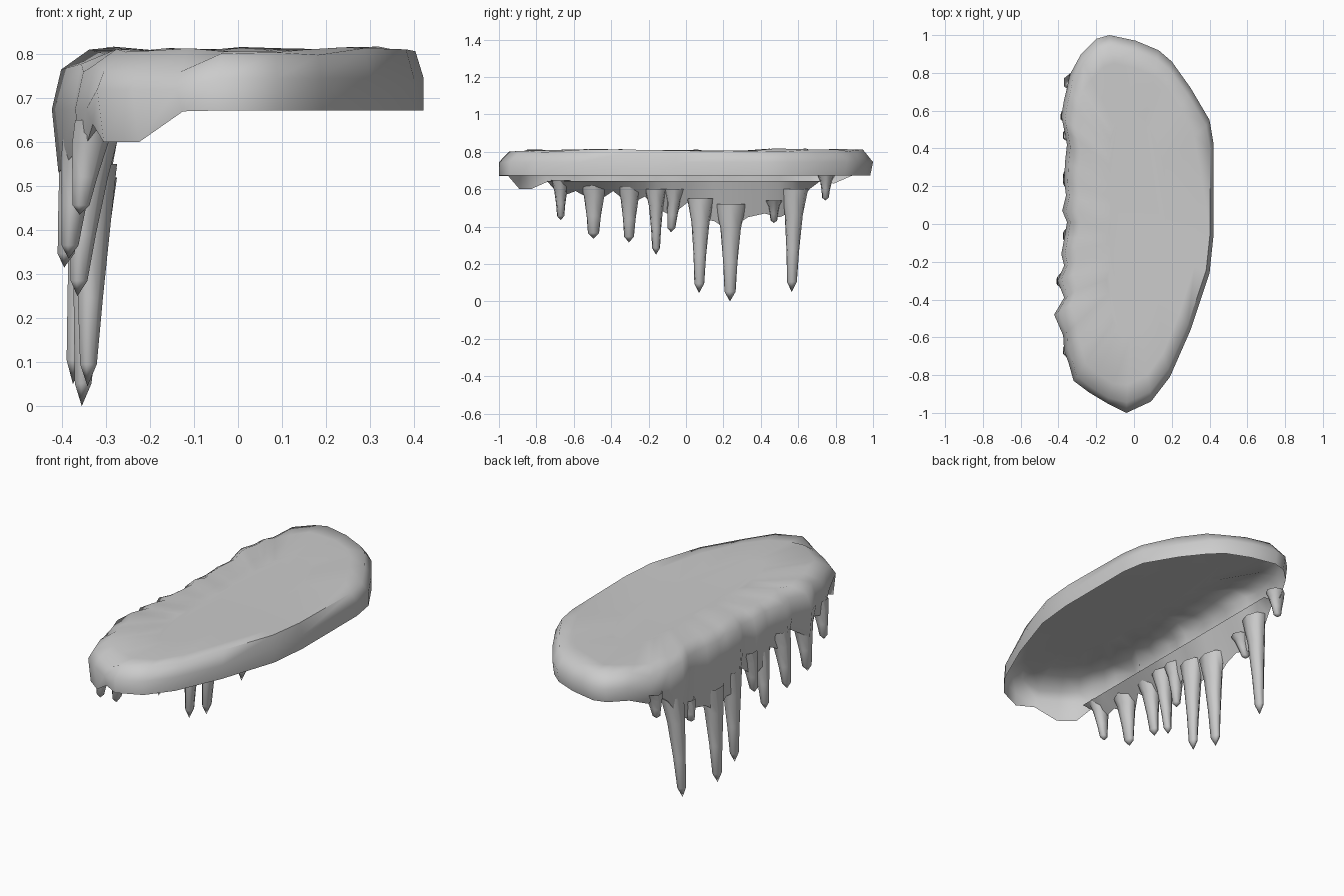
import bpy, math, random
from math import cos, sin, pi, radians

if "Cube" in bpy.data.objects:
    bpy.data.objects.remove(bpy.data.objects["Cube"])

random.seed(4)


def make(name, verts, faces):
    me = bpy.data.meshes.new(name)
    me.from_pydata(verts, [], faces)
    ob = bpy.data.objects.new(name, me)
    bpy.context.collection.objects.link(ob)
    bpy.context.view_layer.objects.active = ob
    ob.select_set(True)
    bpy.ops.object.shade_smooth_by_angle(angle=radians(65))
    ob.select_set(False)
    return ob


# Plain rim of the slab, counter-clockwise from the front tip (x, y)
rim = [(-.04, -1), (.09, -.94), (.19, -.81), (.3, -.56), (.4, -.26), (.422, -.05),
       (.422, .42), (.4, .55), (.3, .72), (.2, .86), (.13, .92), (.01, .97),
       (-.13, 1), (-.2, .98), (-.28, .9)]
# Dripping edge, back to front (x, y, lower edge z)
drip = [(-.34, .79, .63), (-.355, .72, .65), (-.37, .66, .6), (-.385, .57, .48),
        (-.37, .5, .45), (-.355, .42, .47), (-.365, .33, .45), (-.37, .23, .38),
        (-.36, .15, .43), (-.38, .07, .44), (-.355, .01, .53), (-.37, -.08, .46),
        (-.385, -.16, .5), (-.37, -.22, .56), (-.405, -.3, .52), (-.37, -.39, .59),
        (-.423, -.48, .53), (-.375, -.59, .59), (-.37, -.67, .56), (-.345, -.74, .64),
        (-.32, -.83, .6), (-.24, -.89, .6), (-.14, -.95, .67)]

# Snow shell: open underneath, stacked rings closing to a gently uneven top
bottom, mid, shoulder, inner, core = [], [], [], [], []
for x, y in rim:
    bottom.append((x, y * .985 if y > .8 else y, .672))
    mid.append((x, y, .745))
    shoulder.append((x * .955, y * .945, .803 + random.uniform(-.006, .012)))
    inner.append((x * .8, y * .85, .81 + random.uniform(-.005, .008)))
    core.append((x * .4, y * .6, .806))
for x, y, z in drip:
    bottom.append((x + .015, y, z))
    mid.append((x, y, .675 if y > -.8 else .72))
    shoulder.append((x * .95, y * .97, .768 + random.uniform(-.01, .012)))
    inner.append((x * .8, y * .89, .81 + random.uniform(-.012, .01)))
    core.append((x * .35, y * .62, .803))
rings = [bottom, mid, shoulder, inner, core]
n = len(bottom)
verts = [v for r in rings for v in r]
faces = [(k * n + i, k * n + (i + 1) % n, (k + 1) * n + (i + 1) % n, (k + 1) * n + i)
         for k in range(len(rings) - 1) for i in range(n)]
faces.append(tuple(range(4 * n, 5 * n)))

# Inner face of the hanging curtain, joined to its lower edge
first, last = len(rim) + 1, len(rim) + 19
base = len(verts)
for i in range(first, last + 1):
    verts.append((-.275, bottom[i][1], .645))
for i in range(first, last):
    j = base + i - first
    faces.append((i + 1, i, j, j + 1))
make("snow_slab", verts, faces)


# Icicle: tapered tube with a pointed tip
def icicle(name, y, top_z, w, tip, x0=-.325, sides=7):
    tx, ty, tz = tip
    verts, faces = [], []
    # (fraction down, width factor, depth radius)
    h = top_z - tz
    prof = [(0, 1, .05), (.25, .66, .043), (.6, .46, .03), (.9, .36, .02)]
    for f, wf, d in prof:
        g = f ** .7
        cx, cy = x0 + (tx - x0) * g, y + (ty - y) * f
        for s in range(sides):
            a = 2 * pi * s / sides
            verts.append((cx + d * cos(a), cy + w * wf * sin(a), top_z - f * h))
    for k in range(len(prof) - 1):
        for s in range(sides):
            a, b = k * sides + s, k * sides + (s + 1) % sides
            faces.append((a, a + sides, b + sides, b))
    verts.append(tip)
    k = (len(prof) - 1) * sides
    for s in range(sides):
        faces.append((k + s, len(verts) - 1, k + (s + 1) % sides))
    make(name, verts, faces)


# y, top z, half width, tip
icicles = [(.75, .68, .05, (-.345, .745, .54)),
           (.58, .60, .075, (-.375, .565, .05)),
           (.47, .54, .05, (-.36, .47, .42)),
           (.24, .52, .085, (-.355, .235, 0)),
           (.08, .55, .075, (-.342, .07, .045)),
           (-.06, .60, .06, (-.355, -.08, .37)),
           (-.16, .60, .06, (-.365, -.16, .25)),
           (-.30, .63, .075, (-.395, -.305, .315)),
           (-.49, .64, .085, (-.385, -.495, .335)),
           (-.67, .65, .055, (-.36, -.67, .435))]
for i, (y, tz, w, tip) in enumerate(icicles):
    x0 = {7: -.35, 8: -.35}.get(i, -.325)
    icicle(f"icicle_{i + 1}", y, tz, w, tip, x0)
